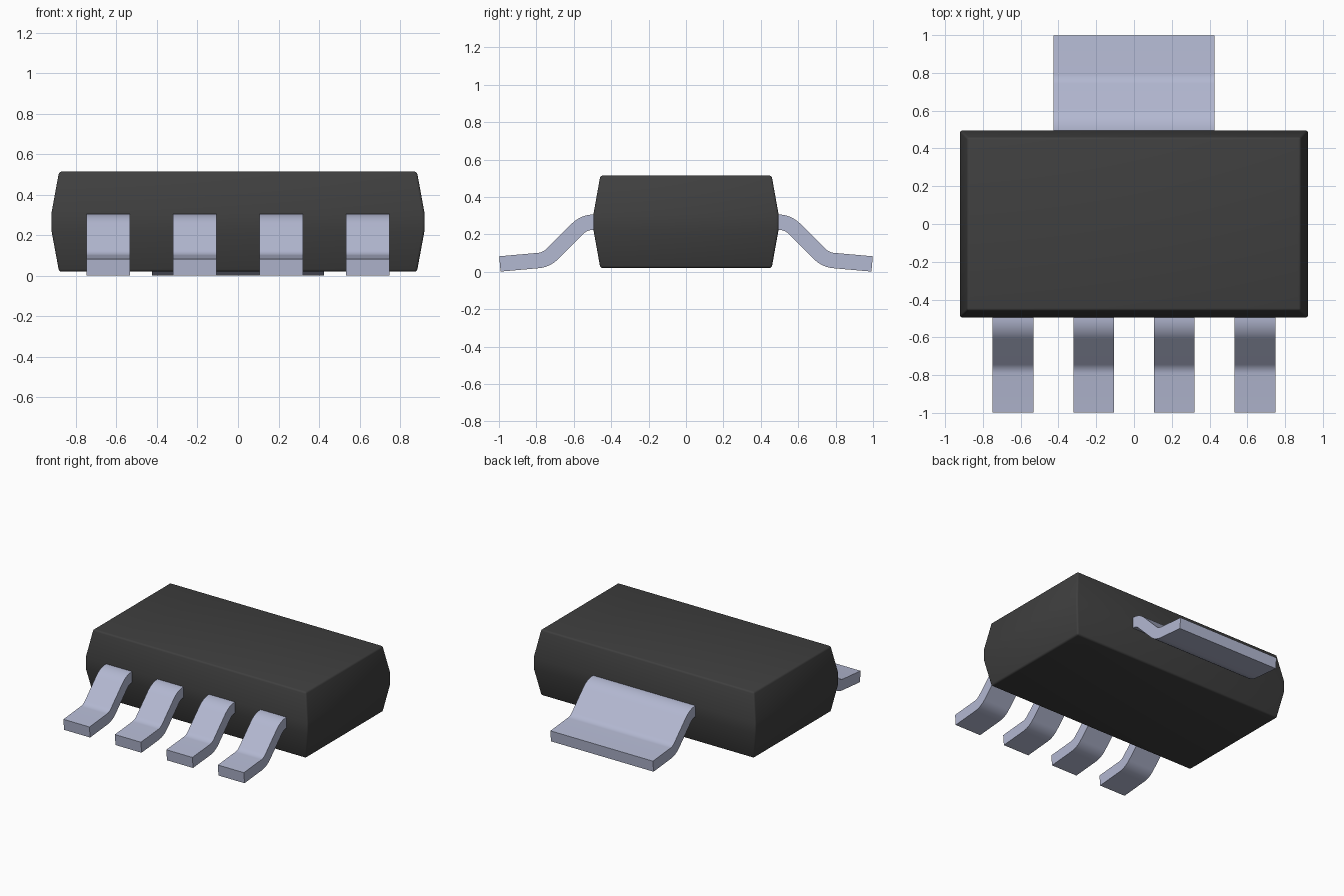
import bpy, bmesh, math
from mathutils import Vector

if "Cube" in bpy.data.objects:
    bpy.data.objects.remove(bpy.data.objects["Cube"])


def material(name, rgb):
    m = bpy.data.materials.new(name)
    m.diffuse_color = (*rgb, 1)
    m.use_nodes = True
    m.node_tree.nodes["Principled BSDF"].inputs["Base Color"].default_value = m.diffuse_color
    return m


PLASTIC = material("dark_plastic", (0.05, 0.05, 0.05))
METAL = material("tinned_metal", (0.45, 0.48, 0.64))


def finish(name, bm, mat, bevel=0):
    bmesh.ops.recalc_face_normals(bm, faces=bm.faces[:])
    me = bpy.data.meshes.new(name)
    bm.to_mesh(me)
    bm.free()
    me.materials.append(mat)
    ob = bpy.data.objects.new(name, me)
    bpy.context.collection.objects.link(ob)
    bpy.ops.object.select_all(action='DESELECT')
    ob.select_set(True)
    bpy.context.view_layer.objects.active = ob
    if bevel:
        mod = ob.modifiers.new("soft_edges", 'BEVEL')
        mod.width, mod.segments = bevel, 3
        mod.limit_method, mod.angle_limit = 'ANGLE', math.radians(30)
        bpy.ops.object.modifier_apply(modifier=mod.name)
    bpy.ops.object.shade_smooth_by_angle(angle=math.radians(30))
    return ob


# Body: stacked rectangles, widest in a band around the middle
bm = bmesh.new()
rings = []
for hx, hy, z in [(0.883, 0.458, 0.02), (0.921, 0.495, 0.225),
                  (0.921, 0.495, 0.307), (0.883, 0.458, 0.514)]:
    rings.append([bm.verts.new((sx * hx, sy * hy, z))
                  for sx, sy in [(-1, -1), (1, -1), (1, 1), (-1, 1)]])
for a, b in zip(rings, rings[1:]):
    for i in range(4):
        j = (i + 1) % 4
        bm.faces.new((a[i], a[j], b[j], b[i]))
bm.faces.new(rings[0][::-1])
bm.faces.new(rings[-1])
finish("body", bm, PLASTIC, bevel=0.012)


def lead_path(radius=0.12, steps=8):
    """Centre line of a bent lead as (point, normal) pairs in the y-z plane."""
    pts = [Vector(p) for p in [(0.42, 0.265), (0.545, 0.265),
                               (0.746, 0.064), (0.995, 0.042)]]
    dirs = [(b - a).normalized() for a, b in zip(pts, pts[1:])]
    normal = lambda ang: Vector((-math.sin(ang), math.cos(ang)))
    ang = [math.atan2(d.y, d.x) for d in dirs]
    path = [(pts[0], normal(ang[0]))]
    for k in (1, 2):
        turn = ang[k] - ang[k - 1]
        start = pts[k] - dirs[k - 1] * radius * math.tan(abs(turn) / 2)
        side = math.copysign(radius, turn)
        centre = start + normal(ang[k - 1]) * side
        for i in range(steps + 1):
            n = normal(ang[k - 1] + turn * i / steps)
            path.append((centre - n * side, n))
    path.append((pts[3], normal(ang[2])))
    return path


def lead(name, x, width, side, half=0.041):
    """Sweep a rectangular strip along the bent path; side is the y direction."""
    bm = bmesh.new()
    rings = []
    for p, n in lead_path():
        top, low = p + n * half, p - n * half
        rings.append([bm.verts.new((x + s * width / 2, side * q.x, q.y))
                      for s, q in [(-1, low), (1, low), (1, top), (-1, top)]])
    for a, b in zip(rings, rings[1:]):
        for i in range(4):
            j = (i + 1) % 4
            bm.faces.new((a[i], a[j], b[j], b[i]))
    bm.faces.new(rings[0])
    bm.faces.new(rings[-1])
    finish(name, bm, METAL)


# Four narrow leads in front, one wide tab behind
for i in range(4):
    lead(f"front_lead_{i + 1}", -0.64 + i * 0.4267, 0.216, -1)
lead("rear_tab", 0, 0.85, 1)
